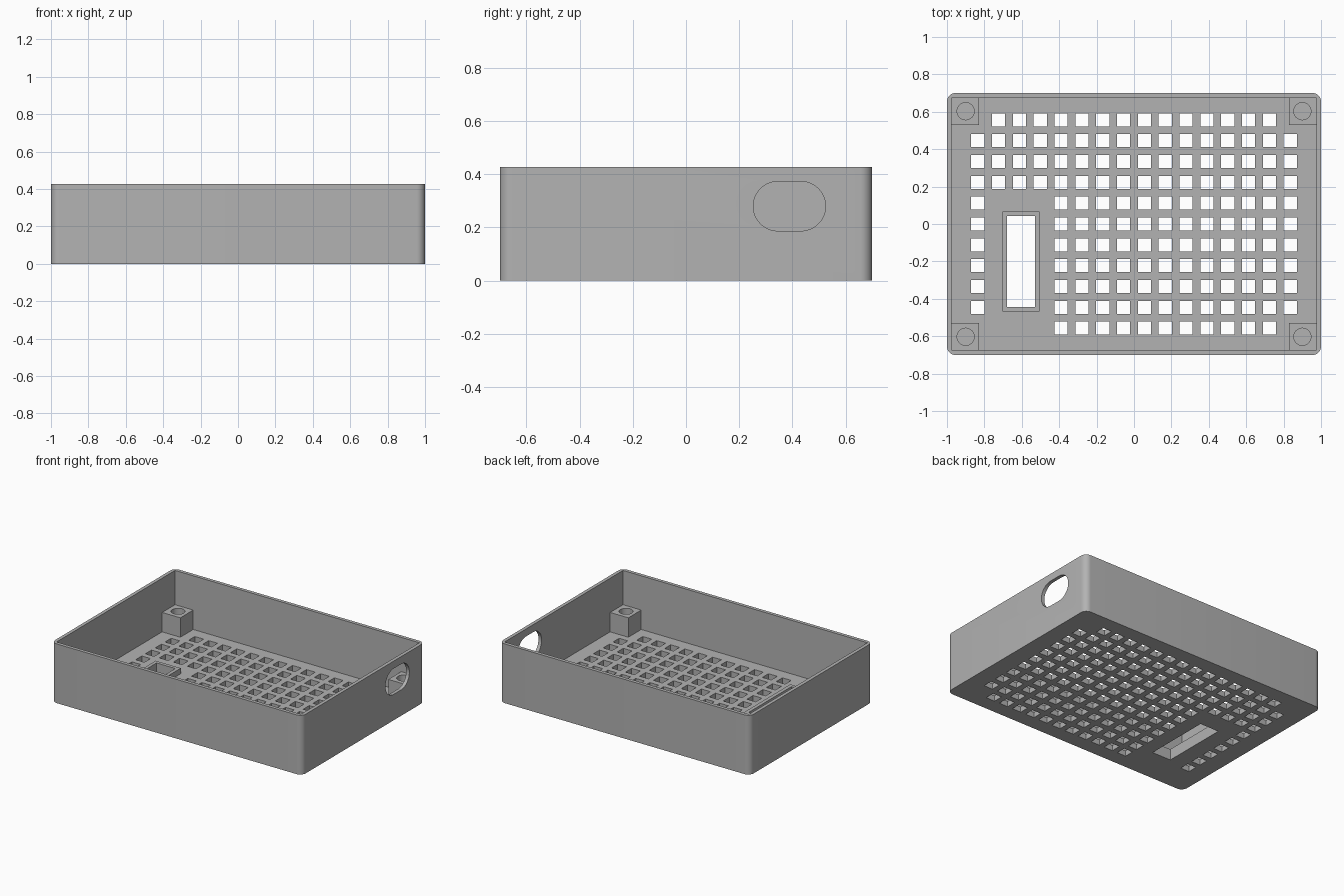
import bpy
import math

cube = bpy.data.objects.get("Cube")
if cube:
    bpy.data.objects.remove(cube, do_unlink=True)

# Overall sizes
HALF_X, HALF_Y, HEIGHT = 1.0, 0.7, 0.427
WALL, FLOOR, CORNER = 0.025, 0.04, 0.045
IN_X, IN_Y = HALF_X - WALL, HALF_Y - WALL
PITCH, HOLE = 0.1114, 0.07

grey = bpy.data.materials.new("plain grey")
grey.use_nodes = True
colour = (0.45, 0.45, 0.45, 1)
grey.diffuse_color = colour
grey.node_tree.nodes["Principled BSDF"].inputs["Base Color"].default_value = colour


def make(name, verts, faces):
    mesh = bpy.data.meshes.new(name)
    mesh.from_pydata(verts, [], faces)
    mesh.materials.append(grey)
    obj = bpy.data.objects.new(name, mesh)
    bpy.context.collection.objects.link(obj)
    return obj


def prisms(name, outlines, low, high, axis="z"):
    """Extrude counter-clockwise outlines along z, or (y, z) outlines along x."""
    verts, faces = [], []
    for outline in outlines:
        start, n = len(verts), len(outline)
        for level in (low, high):
            for a, b in outline:
                verts.append((a, b, level) if axis == "z" else (level, a, b))
        faces.append([start + i for i in reversed(range(n))])
        faces.append([start + n + i for i in range(n)])
        for i in range(n):
            j = (i + 1) % n
            faces.append([start + i, start + j, start + n + j, start + n + i])
    return make(name, verts, faces)


def rect(x0, x1, y0, y1):
    return [(x0, y0), (x1, y0), (x1, y1), (x0, y1)]


def rounded(cx, cy, hx, hy, r, steps):
    """Rectangle with rounded corners; repeated points are dropped."""
    points = []
    for quarter, (sx, sy) in enumerate([(1, 1), (-1, 1), (-1, -1), (1, -1)]):
        for i in range(steps + 1):
            a = math.pi / 2 * (quarter + i / steps)
            p = (cx + sx * (hx - r) + r * math.cos(a),
                 cy + sy * (hy - r) + r * math.sin(a))
            if not points or math.dist(p, points[-1]) > 1e-5:
                points.append(p)
    if math.dist(points[0], points[-1]) < 1e-5:
        points.pop()
    return points


def cut(obj, cutters):
    bpy.context.view_layer.objects.active = obj
    for cutter in cutters:
        mod = obj.modifiers.new("cut", "BOOLEAN")
        mod.operation, mod.solver, mod.object = "DIFFERENCE", "EXACT", cutter
        bpy.ops.object.modifier_apply(modifier=mod.name)


# Vent grid, leaving out the corners and the area around the slot
vents = []
for col in range(16):
    for row in range(11):
        at_corner = col in (0, 15) and row in (0, 10)
        near_slot = 1 <= col <= 3 and row >= 4
        if at_corner or near_slot:
            continue
        x, y = (col - 7.5) * PITCH, (5 - row) * PITCH
        h = HOLE / 2
        vents.append(rect(x - h, x + h, y - h, y + h))

# Cutters
cavity = prisms("cavity_cutter", [rect(-IN_X, IN_X, -IN_Y, IN_Y)], FLOOR, 1)
vent_cutter = prisms("vent_cutter", vents, -0.1, 0.1)
slot_cutter = prisms("slot_cutter", [rect(-0.68, -0.53, -0.443, 0.043)], -0.1, 0.2)
cable_cutter = prisms("cable_cutter", [rounded(0.389, 0.28, 0.136, 0.093, 0.093, 12)],
                      0.9, 1.1, axis="x")

# Open tray with rounded outer corners
tray = prisms("tray", [rounded(0, 0, HALF_X, HALF_Y, CORNER, 8)], 0, HEIGHT)
cut(tray, [cavity, vent_cutter, slot_cutter, cable_cutter])

# Raised frame around the slot
frame = prisms("slot_frame", [rect(-0.704, -0.504, -0.469, 0.068)], FLOOR - 0.01, 0.08)
cut(frame, [slot_cutter])

# Corner posts with a round socket in the top
parts = [tray, frame]
sockets = []
for sx, side in ((-1, "right"), (1, "left")):
    for sy, end in ((-1, "front"), (1, "back")):
        x0, x1 = sorted((sx * 0.83, sx * (IN_X + 0.005)))
        y0, y1 = sorted((sy * 0.528, sy * (IN_Y + 0.005)))
        post = prisms(f"{end}_{side}_post", [rect(x0, x1, y0, y1)], FLOOR - 0.01, 0.18)
        socket = prisms("socket_cutter",
                        [rounded(sx * 0.9, sy * 0.603, 0.046, 0.046, 0.046, 8)], 0.08, 0.3)
        cut(post, [socket])
        parts.append(post)
        sockets.append(socket)

for cutter in [cavity, vent_cutter, slot_cutter, cable_cutter] + sockets:
    bpy.data.objects.remove(cutter, do_unlink=True)

# Smooth the curves and keep the edges sharp
bpy.ops.object.select_all(action="DESELECT")
for part in parts:
    part.select_set(True)
bpy.context.view_layer.objects.active = tray
bpy.ops.object.shade_smooth_by_angle(angle=math.radians(30))
